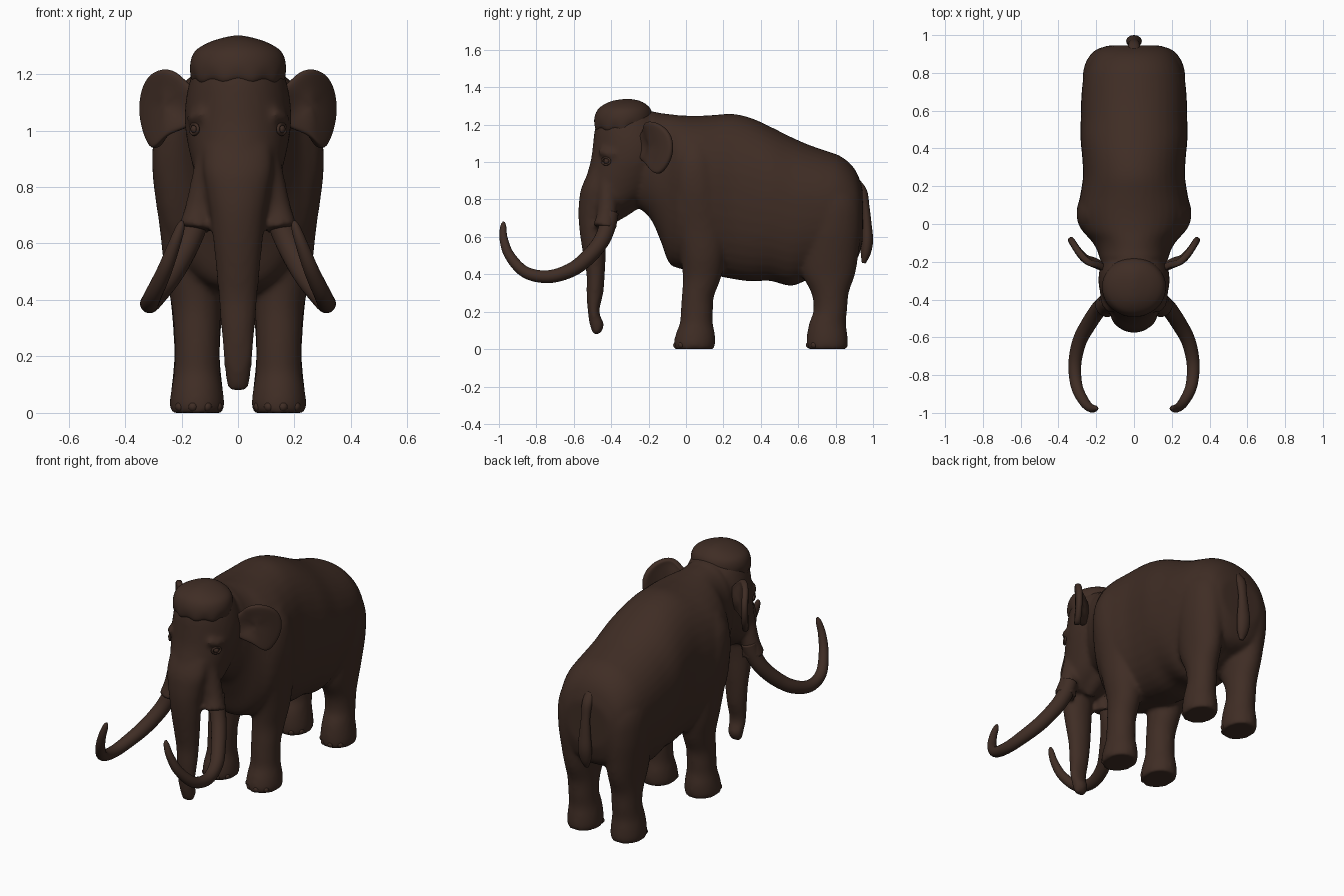
import bpy, bmesh, math
from mathutils import Vector

if "Cube" in bpy.data.objects:
    bpy.data.objects.remove(bpy.data.objects["Cube"])

fur = bpy.data.materials.new("dark_brown_fur")
fur.diffuse_color = (0.05, 0.026, 0.018, 1)
fur.use_nodes = True
fur.node_tree.nodes["Principled BSDF"].inputs["Base Color"].default_value = fur.diffuse_color


def smooth_rows(rows, steps=4):
    """Catmull-Rom interpolation between rows of numbers."""
    out = []
    for i in range(len(rows) - 1):
        a, b, c, d = (rows[max(i - 1, 0)], rows[i], rows[i + 1],
                      rows[min(i + 2, len(rows) - 1)])
        for s in range(steps):
            t = s / steps
            out.append([0.5 * (2 * q + (r - p) * t + (2 * p - 5 * q + 4 * r - e) * t * t
                               + (3 * q - p - 3 * r + e) * t ** 3)
                        for p, q, r, e in zip(a, b, c, d)])
    return out + [list(rows[-1])]


def skin(bm, rings):
    """Bridge rings of points and cap both ends."""
    vs = [[bm.verts.new(p) for p in ring] for ring in rings]
    n = len(vs[0])
    for a, b in zip(vs, vs[1:]):
        for i in range(n):
            j = (i + 1) % n
            bm.faces.new((a[i], a[j], b[j], b[i]))
    bm.faces.new(vs[0][::-1])
    bm.faces.new(vs[-1])


def angles(n=32):
    return [2 * math.pi * i / n for i in range(n)]


def spow(v, p):
    return math.copysign(abs(v) ** p, v)


def barrel(bm, rows):
    """Rows: y, top, bottom, half width; widest above the middle, fuller below."""
    rings = []
    for y, top, bot, w in smooth_rows(rows):
        mid = bot + 0.56 * (top - bot)
        ring = []
        for a in angles(40):
            up = math.sin(a) > 0
            ring.append((w * spow(math.cos(a), 0.95 if up else 0.82), y,
                         mid + spow(math.sin(a), 0.92) * ((top - mid) if up else (mid - bot))))
        rings.append(ring)
    skin(bm, rings)


def column(bm, rows, sx=1):
    """Rows: z, x, y, x radius, y radius."""
    skin(bm, [[(sx * (x + rx * math.cos(a)), y + ry * math.sin(a), z) for a in angles()]
              for z, x, y, rx, ry in smooth_rows(rows)])


def upright(bm, rows):
    """Rows: z, front y, back y, half width."""
    column(bm, [(z, 0, (f + b) / 2, w, (b - f) / 2) for z, f, b, w in rows])


def tube(bm, rows, sx=1, n=20, wide=1):
    """Rows: x, y, z, radius."""
    pts = smooth_rows(rows, 6)
    rings = []
    for i, (x, y, z, r) in enumerate(pts):
        t = Vector(pts[min(i + 1, len(pts) - 1)][:3]) - Vector(pts[max(i - 1, 0)][:3])
        t.normalize()
        u = t.cross(Vector((1, 0, 0))).normalized()
        v = t.cross(u)
        ring = [Vector((x, y, z)) + r * (math.cos(a) * u + math.sin(a) * v) for a in angles(n)]
        rings.append([(sx * wide * p.x, p.y, p.z) for p in ring])
    skin(bm, rings)


def finish(name, bm, mirror=False):
    bmesh.ops.recalc_face_normals(bm, faces=bm.faces)
    for f in bm.faces:
        f.smooth = True
    me = bpy.data.meshes.new(name)
    bm.to_mesh(me)
    bm.free()
    me.materials.append(fur)
    ob = bpy.data.objects.new(name, me)
    bpy.context.collection.objects.link(ob)
    if mirror:
        ob.modifiers.new("mirror", 'MIRROR').use_mirror_merge = False
    return ob


# Body, legs, head and trunk, fused into one skin
bm = bmesh.new()
barrel(bm, [(-.32, 1.16, .80, .12), (-.2, 1.265, .71, .175), (-.14, 1.262, .59, .195),
            (-.09, 1.257, .46, .225), (-.03, 1.25, .43, .275), (.06, 1.247, .41, .298),
            (.15, 1.252, .395, .285), (.25, 1.258, .375, .27), (.35, 1.235, .362, .274),
            (.45, 1.19, .365, .283), (.56, 1.135, .338, .282), (.65, 1.095, .37, .28),
            (.75, 1.06, .40, .272), (.82, 1.035, .43, .255), (.88, .99, .45, .228),
            (.92, .93, .49, .195), (.945, .85, .58, .14)])
for sx in (1, -1):
    # front leg
    column(bm, [(0, .145, .045, .092, .107), (.03, .145, .045, .097, .111), (.08, .145, .05, .092, .105),
                (.14, .145, .055, .082, .088), (.2, .145, .058, .08, .086), (.28, .145, .063, .081, .086),
                (.38, .147, .085, .088, .102), (.5, .16, .09, .1, .12), (.65, .175, .08, .102, .14),
                (.85, .2, .06, .103, .135), (1.0, .205, .05, .09, .11), (1.1, .2, .05, .05, .07)], sx)
    # rear leg
    column(bm, [(0, .145, .755, .09, .107), (.03, .145, .755, .095, .111), (.08, .145, .755, .092, .108),
                (.14, .145, .757, .085, .098), (.21, .145, .772, .081, .09), (.3, .145, .77, .085, .1),
                (.4, .145, .762, .094, .142), (.5, .147, .765, .106, .156), (.65, .15, .77, .12, .167),
                (.8, .15, .77, .115, .155), (.95, .14, .74, .07, .1)], sx)
    # tusk socket
    tube(bm, [(.1, -.42, .9, .05), (.122, -.42, .78, .053), (.138, -.425, .71, .054),
              (.147, -.435, .65, .066)], sx)
    # brow ridge
    tube(bm, [(.12, -.46, 1.06, .02), (.15, -.41, 1.045, .027), (.16, -.34, 1.04, .02)], sx)
# head
upright(bm, [(.70, -.555, -.38, .10), (.78, -.562, -.25, .135), (.86, -.553, -.16, .157),
             (.95, -.525, -.11, .178), (1.02, -.507, -.09, .188), (1.1, -.497, -.09, .186),
             (1.18, -.487, -.12, .17), (1.25, -.46, -.17, .14), (1.29, -.42, -.22, .08)])
# trunk
upright(bm, [(.95, -.52, -.4, .12), (.86, -.56, -.42, .122), (.78, -.573, -.42, .11),
             (.7, -.575, -.425, .097), (.6, -.565, -.43, .087), (.5, -.549, -.43, .077),
             (.4, -.532, -.434, .068), (.3, -.532, -.442, .06), (.2, -.525, -.463, .052),
             (.13, -.515, -.438, .045), (.08, -.497, -.46, .034)])
# lower jaw
tube(bm, [(0, -.27, .84, .08), (0, -.34, .77, .065), (0, -.41, .70, .04)])
body = finish("body", bm)
rm = body.modifiers.new("fuse", 'REMESH')
rm.mode = 'VOXEL'
rm.voxel_size = 0.012
rm.use_smooth_shade = True
sm = body.modifiers.new("soften", 'SMOOTH')
sm.factor = 0.5
sm.iterations = 8

# Domed hair cap with a softly scalloped rim
bm = bmesh.new()
rings = []
for z, f, b, w in smooth_rows([(1.165, -.465, -.21, .148), (1.185, -.488, -.19, .163),
                               (1.235, -.49, -.178, .169), (1.28, -.472, -.187, .153),
                               (1.31, -.435, -.215, .108), (1.328, -.39, -.25, .055),
                               (1.336, -.34, -.29, .015)]):
    k = max(0, 1 - (z - 1.165) / .07)
    rings.append([(w * (1 + .02 * k * math.cos(10 * a)) * math.cos(a),
                   (f + b) / 2 + (b - f) / 2 * (1 + .02 * k * math.cos(10 * a)) * math.sin(a),
                   z - .005 * k * math.cos(10 * a)) for a in angles(80)])
skin(bm, rings)
finish("hair_cap", bm)

# Tusks
bm = bmesh.new()
tube(bm, [(.138, -.405, .73, .045), (.155, -.42, .66, .045), (.19, -.455, .575, .043),
          (.24, -.53, .485, .041), (.288, -.62, .42, .038), (.313, -.74, .387, .034),
          (.303, -.86, .412, .031), (.262, -.943, .5, .027), (.228, -.975, .59, .022),
          (.205, -.977, .655, .016), (.198, -.974, .68, .006)])
finish("tusk", bm, True)

# Ears: curved leaf swept outward and back
bm = bmesh.new()
outline = [(-.3, 1.13), (0, 1.17), (.2, 1.205), (.45, 1.222), (.77, 1.207), (.98, 1.15),
           (1.03, 1.07), (.96, 1.0), (.78, .93), (.63, .94), (.45, .985), (.15, 1.0), (-.3, 1.03)]


def ear_point(u, z, dish):
    bulge = .05 * math.sin(math.pi * min(max(u, 0), 1))
    return (.18 + .16 * u + dish * .5, -.21 + .14 * u - bulge + dish, z)


loops = []
for s, dish in ((1, 0), (.85, -.006), (.5, .014)):
    loops.append([bm.verts.new(ear_point(.4 + (u - .4) * s, 1.09 + (z - 1.09) * s, dish))
                  for u, z in outline])
for a, b in zip(loops, loops[1:]):
    for i in range(len(outline)):
        j = (i + 1) % len(outline)
        bm.faces.new((a[i], a[j], b[j], b[i]))
mid = bm.verts.new(ear_point(.4, 1.09, .018))
for i in range(len(outline)):
    bm.faces.new((loops[-1][i], loops[-1][(i + 1) % len(outline)], mid))
ear = finish("ear", bm, True)
so = ear.modifiers.new("thickness", 'SOLIDIFY')
so.thickness = 0.036
so.offset = 0
ear.modifiers.new("round", 'SUBSURF').levels = 2
ear.modifiers["round"].render_levels = 2

# Tail with a thicker tuft
bm = bmesh.new()
tube(bm, [(0, .91, .89, .024), (0, .945, .84, .024), (0, .96, .76, .021), (0, .966, .67, .026),
          (0, .968, .58, .032), (0, .96, .51, .026), (0, .95, .46, .01)], wide=1.3)
finish("tail", bm)

# Eyes with raised lids
bm = bmesh.new()
bmesh.ops.create_uvsphere(bm, u_segments=16, v_segments=10, radius=.016)
bmesh.ops.translate(bm, vec=(.152, -.424, 1.005), verts=bm.verts)
lid = []
centre = Vector((.155, -.428, 1.005))
for a in angles(20):
    lid.append(centre + Vector((.013 * math.cos(a), .022 * math.cos(a), .018 * math.sin(a))))
vs = [[bm.verts.new(p + .006 * (math.cos(b) * Vector((.9, -.45, 0))
       + math.sin(b) * (p - centre).normalized())) for b in angles(8)] for p in lid]
for i in range(20):
    for j in range(8):
        a, b = vs[i], vs[(i + 1) % 20]
        bm.faces.new((a[j], a[(j + 1) % 8], b[(j + 1) % 8], b[j]))
finish("eye", bm, True)

# Toenails on all four feet
bm = bmesh.new()
for cy in (.045, .755):
    for deg in (-150, -115, -80, -45):
        a = math.radians(deg)
        v = bmesh.ops.create_uvsphere(bm, u_segments=12, v_segments=8, radius=.018)["verts"]
        bmesh.ops.translate(bm, verts=v, vec=(.145 + .083 * math.cos(a), cy + .097 * math.sin(a), .022))
finish("toenails", bm, True)
